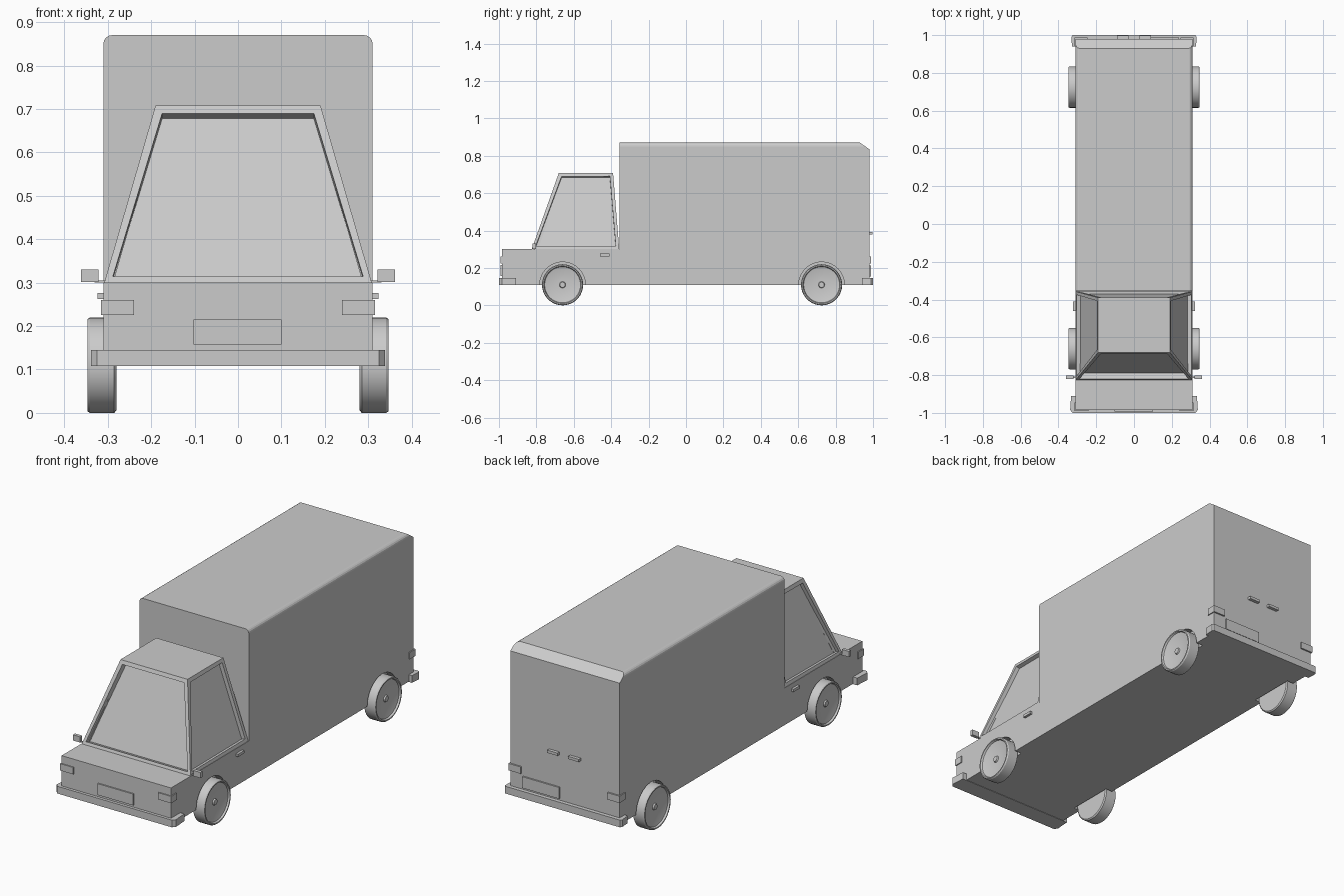
import bpy, bmesh, math
from mathutils import Vector, Matrix

if "Cube" in bpy.data.objects:
    bpy.data.objects.remove(bpy.data.objects["Cube"])


def finish(name, bm, smooth=False):
    bmesh.ops.recalc_face_normals(bm, faces=bm.faces)
    me = bpy.data.meshes.new(name)
    bm.to_mesh(me)
    bm.free()
    ob = bpy.data.objects.new(name, me)
    bpy.context.collection.objects.link(ob)
    if smooth:
        bpy.ops.object.select_all(action='DESELECT')
        bpy.context.view_layer.objects.active = ob
        ob.select_set(True)
        bpy.ops.object.shade_smooth_by_angle(angle=math.radians(30))
    return ob


def box_bm(x, y, z):
    bm = bmesh.new()
    size = [b - a for a, b in (x, y, z)]
    mid = [(a + b) / 2 for a, b in (x, y, z)]
    bmesh.ops.create_cube(bm, size=1, matrix=Matrix.Translation(mid) @ Matrix.Diagonal((*size, 1)))
    return bm


def box(name, x, y, z):
    return finish(name, box_bm(x, y, z))


def prism(name, pts, z0, z1):
    bm = bmesh.new()
    face = bm.faces.new([bm.verts.new((x, y, z0)) for x, y in pts])
    ext = bmesh.ops.extrude_face_region(bm, geom=[face])
    bmesh.ops.translate(bm, vec=(0, 0, z1 - z0),
                        verts=[g for g in ext['geom'] if isinstance(g, bmesh.types.BMVert)])
    return finish(name, bm)


AXLES = {'front': -0.66, 'rear': 0.725}
SIDES = {'right': 1, 'left': -1}

# Cargo box: rounded long top edges, chamfered rear top edge
bm = box_bm((-.31, .31), (-.355, .98), (.11, .87))
edges = [e for e in bm.edges if all(v.co.z > .8 for v in e.verts)
         and abs(e.verts[0].co.x - e.verts[1].co.x) < .01]
bmesh.ops.bevel(bm, geom=edges, offset=.02, segments=4, profile=.5, affect='EDGES')
cut = bmesh.ops.bisect_plane(bm, geom=bm.verts[:] + bm.edges[:] + bm.faces[:],
                             plane_co=(0, .93, .87), plane_no=(0, .035, .05), clear_outer=True)
bmesh.ops.holes_fill(bm, edges=[e for e in bm.edges if e.is_boundary])
cargo = finish('cargo_box', bm)

# Lower cab body with bonnet
lower = box('cab_lower_body', (-.31, .31), (-.985, -.355), (.11, .30))

# Wheel arch cutters
bm = bmesh.new()
for y in AXLES.values():
    for s in SIDES.values():
        bmesh.ops.create_cone(bm, cap_ends=True, segments=32, radius1=.122, radius2=.122, depth=.1,
                              matrix=Matrix.Translation((s * .322, y, .11)) @ Matrix.Rotation(math.pi / 2, 4, 'Y'))
cutter = finish('wheel_arch_cutter', bm)
cutter.hide_render = True
cutter.hide_set(True)
for ob in (cargo, lower):
    mod = ob.modifiers.new('arches', 'BOOLEAN')
    mod.operation = 'DIFFERENCE'
    mod.solver = 'EXACT'
    mod.object = cutter

# Tapered cabin with recessed windows
bm = bmesh.new()
rings = [[bm.verts.new(p) for p in ((-w, y0, z), (w, y0, z), (w, y1, z), (-w, y1, z))]
         for w, y0, y1, z in ((.308, -.825, -.357, .30), (.19, -.68, -.39, .708))]
a, b = rings
bm.faces.new(a)
bm.faces.new(b)
panes = [bm.faces.new((a[i], a[(i + 1) % 4], b[(i + 1) % 4], b[i])) for i in range(4)]
bmesh.ops.recalc_face_normals(bm, faces=bm.faces)
for pane, depth in zip(panes, (.032, .02, .012, .02)):
    bmesh.ops.inset_individual(bm, faces=[pane], thickness=.025)
    bmesh.ops.inset_individual(bm, faces=[pane], thickness=0.0005, depth=-depth)
finish('cabin', bm)

# Wheels: lathed tyre and dished rim with a hub
PROFILE = [(.28, .104), (.285, .11), (.341, .11), (.347, .106), (.347, .1), (.338, .096),
           (.329, .055), (.329, .017), (.336, .014)]
N = 36
for end, y in AXLES.items():
    for side, s in SIDES.items():
        bm = bmesh.new()
        loops = [[bm.verts.new((s * x, y + r * math.cos(2 * math.pi * i / N),
                                .11 + r * math.sin(2 * math.pi * i / N))) for i in range(N)]
                 for x, r in PROFILE]
        for p, q in zip(loops, loops[1:]):
            for i in range(N):
                j = (i + 1) % N
                bm.faces.new((p[i], p[j], q[j], q[i]))
        bm.faces.new(loops[0])
        bm.faces.new(loops[-1])
        finish(f'{end}_{side}_wheel', bm, smooth=True)

# Wrap-around bumpers
half = [(.325, -1), (.338, -.985), (.333, -.91)]
prism('front_bumper', half + [(-x, y) for x, y in reversed(half)], .108, .145)
half = [(.325, 1), (.332, .99), (.328, .94)]
prism('rear_bumper', half + [(-x, y) for x, y in reversed(half)], .108, .145)

# Number plates
box('front_plate', (-.102, .1), (-.992, -.98), (.157, .215))
box('rear_plate', (.028, .237), (.975, .988), (.155, .213))

# Lights, door handles, mirrors and rear door handles on both sides
for side, s in SIDES.items():
    def sx(p, q):
        return tuple(sorted((s * p, s * q)))
    box(f'{side}_headlight', sx(.24, .315), (-.991, -.945), (.225, .26))
    box(f'{side}_tail_light', sx(.245, .315), (.94, .988), (.225, .26))
    box(f'{side}_door_handle', sx(.30, .323), (-.46, -.41), (.262, .276))
    box(f'{side}_mirror_arm', sx(.295, .33), (-.815, -.807), (.30, .305))
    box(f'{side}_mirror', sx(.321, .361), (-.82, -.803), (.301, .33))
    box(f'{side}_rear_door_handle', sx(.03, .09), (.975, .997), (.378, .392))
